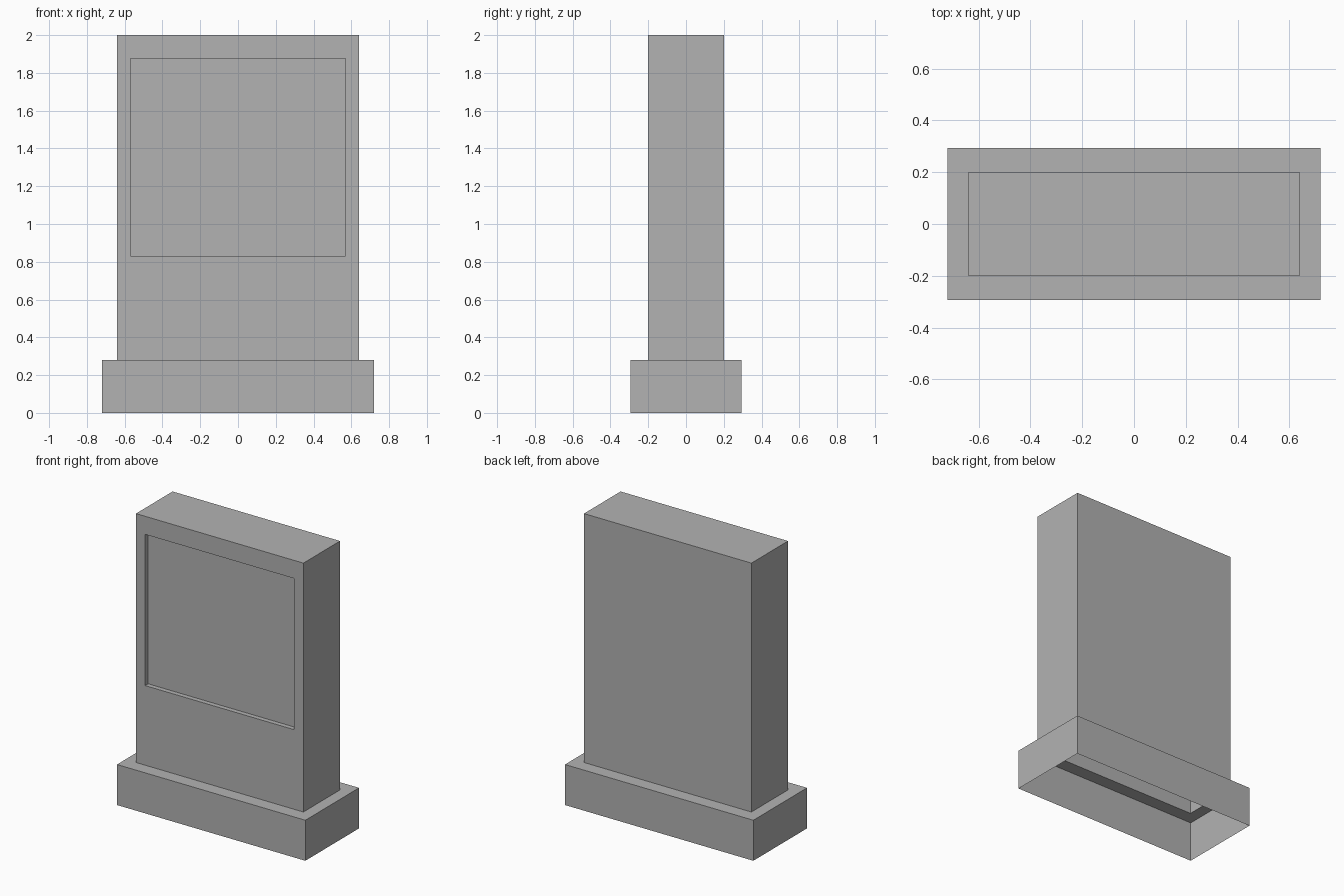
import bpy
import bmesh

cube = bpy.data.objects.get("Cube")
if cube:
    bpy.data.objects.remove(cube)

GREY = 0.448
BASE_X, BASE_Y, BASE_TOP = 0.72, 0.293, 0.28
TOWER_X, TOWER_Y, TOWER_TOP = 0.64, 0.2, 2.0
SCREEN_X, SCREEN_LOW, SCREEN_HIGH, SCREEN_DEPTH = 0.57, 0.83, 1.875, 0.033

bm = bmesh.new()


def ring(x, y, z):
    """Four corners, starting at the front right, counterclockwise from above."""
    return [bm.verts.new(c) for c in ((-x, -y, z), (x, -y, z), (x, y, z), (-x, y, z))]


def bridge(lower, upper):
    """Join two rings with four faces; the first one faces the front."""
    return [bm.faces.new((lower[i], lower[(i + 1) % 4], upper[(i + 1) % 4], upper[i]))
            for i in range(4)]


# Hollow plinth, open underneath, stepping in to the tower
foot = ring(BASE_X, BASE_Y, 0)
rim = ring(BASE_X, BASE_Y, BASE_TOP)
neck = ring(TOWER_X, TOWER_Y, BASE_TOP)
crown = ring(TOWER_X, TOWER_Y, TOWER_TOP)
bridge(foot, rim)
bridge(rim, neck)

# Tower walls and roof
front = bridge(neck, crown)[0]
bm.faces.new(crown)

# Screen panel framed in the front wall, then pushed in
middle = (BASE_TOP + TOWER_TOP) / 2
bmesh.ops.inset_individual(bm, faces=[front], thickness=0.05)
for v in front.verts:
    v.co.x = SCREEN_X if v.co.x > 0 else -SCREEN_X
    v.co.z = SCREEN_HIGH if v.co.z > middle else SCREEN_LOW
panel = bmesh.ops.extrude_discrete_faces(bm, faces=[front])["faces"][0]
bmesh.ops.translate(bm, verts=list(panel.verts), vec=(0, SCREEN_DEPTH, 0))

mesh = bpy.data.meshes.new("sign_pillar")
bm.to_mesh(mesh)
bm.free()
pillar = bpy.data.objects.new("sign_pillar", mesh)
bpy.context.collection.objects.link(pillar)

# Plain grey finish
mat = bpy.data.materials.new("plain_grey")
mat.use_nodes = True
mat.diffuse_color = (GREY, GREY, GREY, 1)
mat.node_tree.nodes["Principled BSDF"].inputs["Base Color"].default_value = (GREY, GREY, GREY, 1)
mesh.materials.append(mat)
